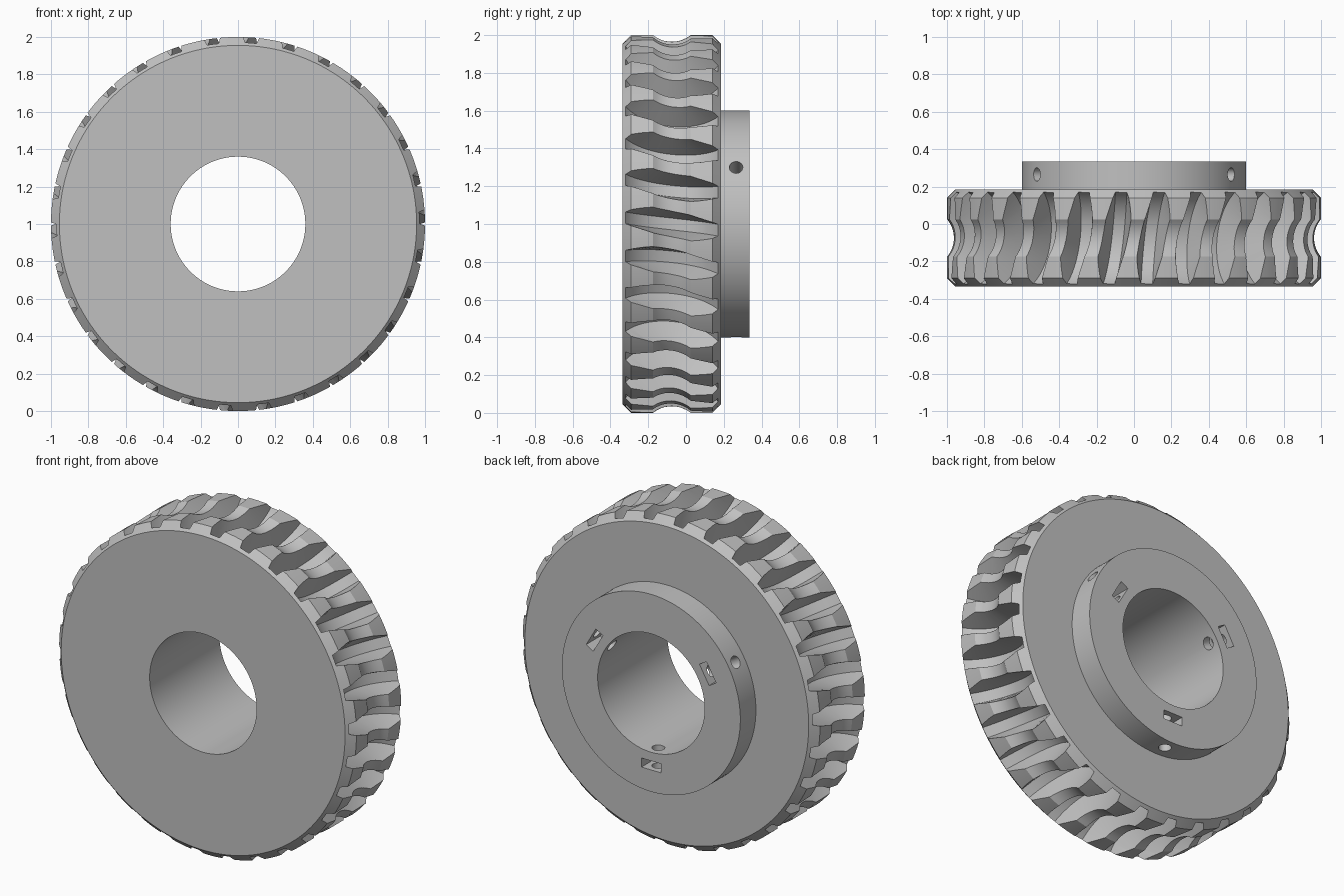
import bpy
import bmesh
from math import sin, cos, pi, radians
from mathutils import Matrix, Vector

if "Cube" in bpy.data.objects:
    bpy.data.objects.remove(bpy.data.objects["Cube"], do_unlink=True)

# Main dimensions
TEETH = 30
FRONT, BACK, HUB_BACK = -0.335, 0.185, 0.335
CHAMFER = 0.045
BORE, HUB = 0.36, 0.6
MID_Y = (FRONT + BACK) / 2
WORM_R = 1.125                  # radius at which the mating worm axis sits
THROAT, THREAD = 0.16, 0.29     # worm root and tip radii
PITCH = 0.206
SCREW_Y = 0.265

steel = bpy.data.materials.new("grey_steel")
steel.use_nodes = True
grey = (0.53, 0.53, 0.53, 1)
steel.diffuse_color = grey
steel.node_tree.nodes["Principled BSDF"].inputs["Base Color"].default_value = grey


def finish(bm, name):
    bmesh.ops.recalc_face_normals(bm, faces=bm.faces)
    mesh = bpy.data.meshes.new(name)
    bm.to_mesh(mesh)
    bm.free()
    mesh.materials.append(steel)
    obj = bpy.data.objects.new(name, mesh)
    bpy.context.collection.objects.link(obj)
    return obj


def turn(angle):
    """Clockwise turn about the wheel axis, seen from the front."""
    return Matrix.Rotation(angle, 4, "Y")


def lathe(profile, steps, name):
    """Closed ring from a closed (radius, y) profile."""
    bm = bmesh.new()
    rings = [[bm.verts.new(turn(2 * pi * i / steps) @ Vector((0, y, r)))
              for r, y in profile] for i in range(steps)]
    n = len(profile)
    for i in range(steps):
        a, b = rings[i], rings[(i + 1) % steps]
        for j in range(n):
            k = (j + 1) % n
            bm.faces.new((a[j], a[k], b[k], b[j]))
    return finish(bm, name)


def cut(target, cutter):
    cutter.hide_render = True
    mod = target.modifiers.new("cut", "BOOLEAN")
    mod.operation = "DIFFERENCE"
    mod.solver = "EXACT"
    mod.object = cutter
    bpy.context.view_layer.objects.active = target
    bpy.ops.object.modifier_apply(modifier=mod.name)
    bpy.data.objects.remove(cutter, do_unlink=True)


# Wheel blank with throated rim, chamfers, hub and bore
half = (THROAT ** 2 - (WORM_R - 1) ** 2) ** 0.5
throat = []
for i in range(11):
    y = half * (2 * i / 10 - 1)
    throat.append((WORM_R - (THROAT ** 2 - y * y) ** 0.5, MID_Y + y))
profile = [(BORE, FRONT), (1 - CHAMFER, FRONT), (1, FRONT + CHAMFER)]
profile += throat
profile += [(1, BACK - CHAMFER), (1 - CHAMFER, BACK), (HUB, BACK),
            (HUB, HUB_BACK), (BORE, HUB_BACK)]
wheel = lathe(profile, 180, "worm_wheel")

# Tooth gaps: a short piece of worm thread repeated around the rim
bm = bmesh.new()
STEPS = 28
section = [(0.13, -0.077), (THREAD, -0.031), (THREAD, 0.031), (0.13, 0.077)]
for t in range(TEETH):
    spin = turn(2 * pi * (t + 0.5) / TEETH)
    loops = []
    for i in range(STEPS + 1):
        phi = radians(75) * (2 * i / STEPS - 1)
        loops.append([bm.verts.new(spin @ Vector((
            x + PITCH * phi / (2 * pi),
            MID_Y + rho * sin(phi),
            WORM_R - rho * cos(phi)))) for rho, x in section])
    for a, b in zip(loops, loops[1:]):
        for j in range(4):
            k = (j + 1) % 4
            bm.faces.new((a[j], a[k], b[k], b[j]))
    bm.faces.new(loops[0])
    bm.faces.new(loops[-1])
cut(wheel, finish(bm, "tooth_gap_cutter"))

# Three radial screw holes through the hub
bm = bmesh.new()
for angle in (60, 180, 300):
    place = turn(radians(angle)) @ Matrix.Translation((0, SCREW_Y, (BORE + HUB) / 2))
    bmesh.ops.create_cone(bm, cap_ends=True, segments=24, radius1=0.036,
                          radius2=0.036, depth=0.4, matrix=place)
cut(wheel, finish(bm, "screw_hole_cutter"))

# Three nut pockets opening on the hub's back face
bm = bmesh.new()
for angle in (60, 180, 300):
    place = turn(radians(angle)) @ Matrix.Translation((0, 0.3, 0.44))
    bmesh.ops.create_cube(bm, size=1, matrix=place @ Matrix.Diagonal((0.13, 0.2, 0.055, 1)))
cut(wheel, finish(bm, "nut_pocket_cutter"))

# Smooth round surfaces, crisp edges
bpy.ops.object.select_all(action="DESELECT")
wheel.select_set(True)
bpy.context.view_layer.objects.active = wheel
wheel.location.z = 1
bpy.ops.object.shade_smooth_by_angle(angle=radians(25))
